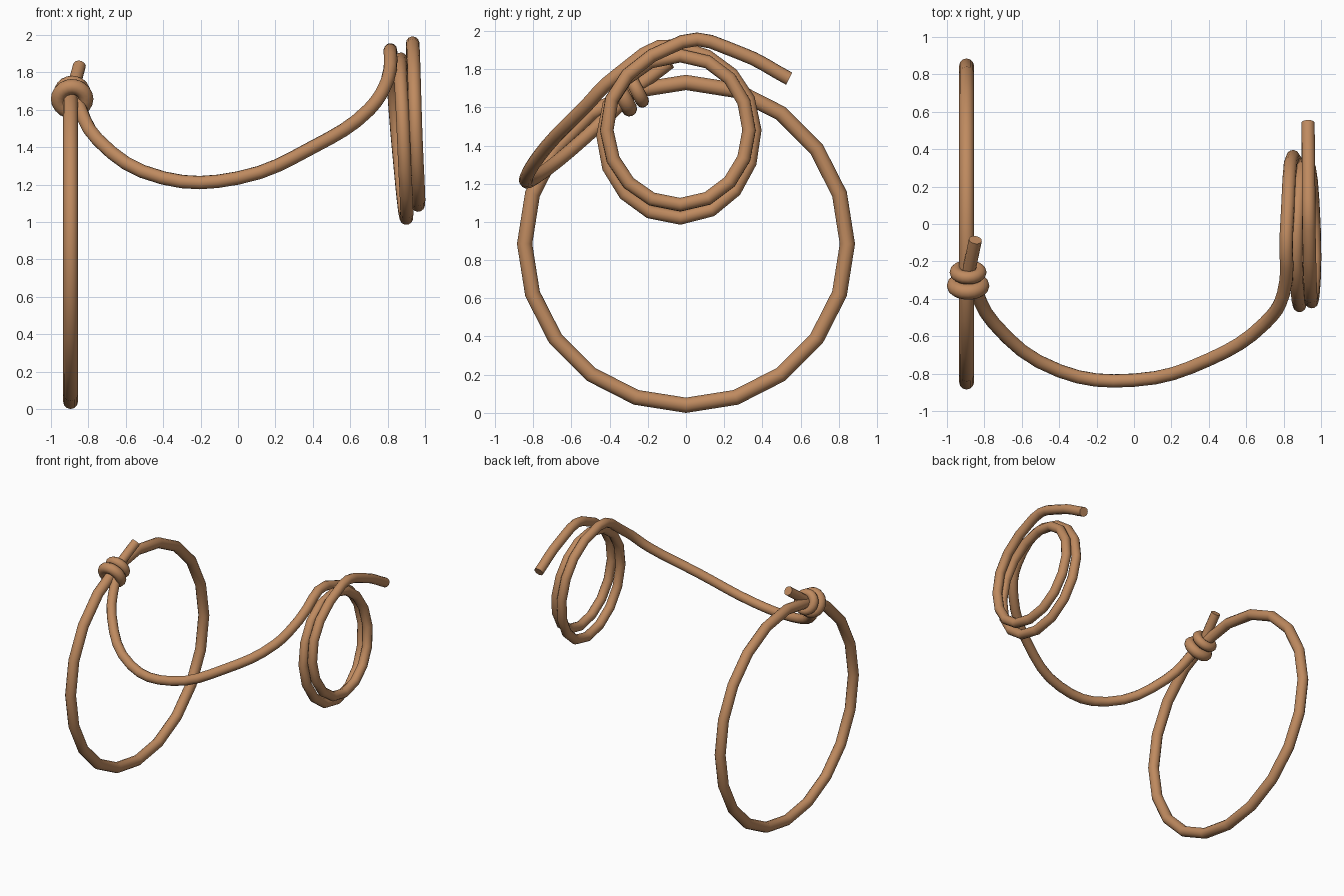
import bpy, math
from mathutils import Vector

if "Cube" in bpy.data.objects:
    bpy.data.objects.remove(bpy.data.objects["Cube"])

rope_mat = bpy.data.materials.new("tan rope")
rope_mat.diffuse_color = (0.52, 0.255, 0.115, 1)
rope_mat.use_nodes = True
rope_mat.node_tree.nodes["Principled BSDF"].inputs["Base Color"].default_value = rope_mat.diffuse_color


def rope(name, points, radius, cyclic=False, smooth_path=False, res=4):
    """Sweep a round rope along points, then turn it into a mesh."""
    cu = bpy.data.curves.new(name, 'CURVE')
    cu.dimensions = '3D'
    cu.bevel_depth = radius
    cu.bevel_resolution = 4
    cu.use_fill_caps = not cyclic
    cu.resolution_u = res
    if smooth_path:
        sp = cu.splines.new('BEZIER')
        sp.bezier_points.add(len(points) - 1)
        for bp, p in zip(sp.bezier_points, points):
            bp.co = p
            bp.handle_left_type = bp.handle_right_type = 'AUTO'
        sp.resolution_u = res
    else:
        sp = cu.splines.new('POLY')
        sp.points.add(len(points) - 1)
        for q, p in zip(sp.points, points):
            q.co = (*p, 1)
    sp.use_cyclic_u = cyclic
    ob = bpy.data.objects.new(name, cu)
    bpy.context.collection.objects.link(ob)
    bpy.ops.object.select_all(action='DESELECT')
    ob.select_set(True)
    bpy.context.view_layer.objects.active = ob
    bpy.ops.object.convert(target='MESH')
    ob = bpy.context.object
    ob.data.materials.clear()
    ob.data.materials.append(rope_mat)
    bpy.ops.object.shade_smooth_by_angle(angle=math.radians(40))
    return ob


def ring(centre, axis, radius, count):
    """Points of a circle around an axis lying in the y-z plane."""
    c, u = Vector(centre), Vector((1, 0, 0))
    v = Vector(axis).normalized().cross(u)
    return [c + radius * (math.cos(a) * u + math.sin(a) * v)
            for a in (2 * math.pi * i / count for i in range(count))]


X = -0.895

# Big open noose, 20 straight segments
noose = [(X, 0.845 * math.sin(a), 0.885 - 0.845 * math.cos(a))
         for a in (2 * math.pi * i / 20 for i in range(20))]
rope("noose_loop", noose, 0.04, cyclic=True)

# Knot: two wraps around the noose, and the short tail
axis = (0, math.cos(math.radians(27)), math.sin(math.radians(27)))
rope("knot_wrap_large", ring((X + 0.008, -0.33, 1.658), axis, 0.073, 20), 0.041, cyclic=True)
rope("knot_wrap_small", ring((X + 0.008, -0.258, 1.69), axis, 0.064, 20), 0.035, cyclic=True)
rope("knot_tail", [(X, -0.31, 1.665), (-0.848, -0.085, 1.835)], 0.035)

# Hanging rope that runs into the hand coil and the loose end
hanging = [(-0.87, -0.30, 1.66), (-0.75, -0.53, 1.44), (-0.40, -0.785, 1.235),
           (0.0, -0.835, 1.235), (0.40, -0.725, 1.40), (0.70, -0.53, 1.60),
           (0.80, -0.37, 1.76)]
coil = [(0.815, -0.05, 1.92), (0.85, 0.36, 1.48), (0.90, -0.03, 1.02),
        (0.885, -0.435, 1.45), (0.87, -0.03, 1.87), (0.92, 0.33, 1.48),
        (0.963, -0.03, 1.09), (0.95, -0.415, 1.48)]
loose_end = [(0.935, -0.02, 1.943), (0.933, 0.28, 1.885), (0.93, 0.54, 1.75)]
rope("lead_rope_and_coil", hanging + coil + loose_end, 0.036, smooth_path=True)
